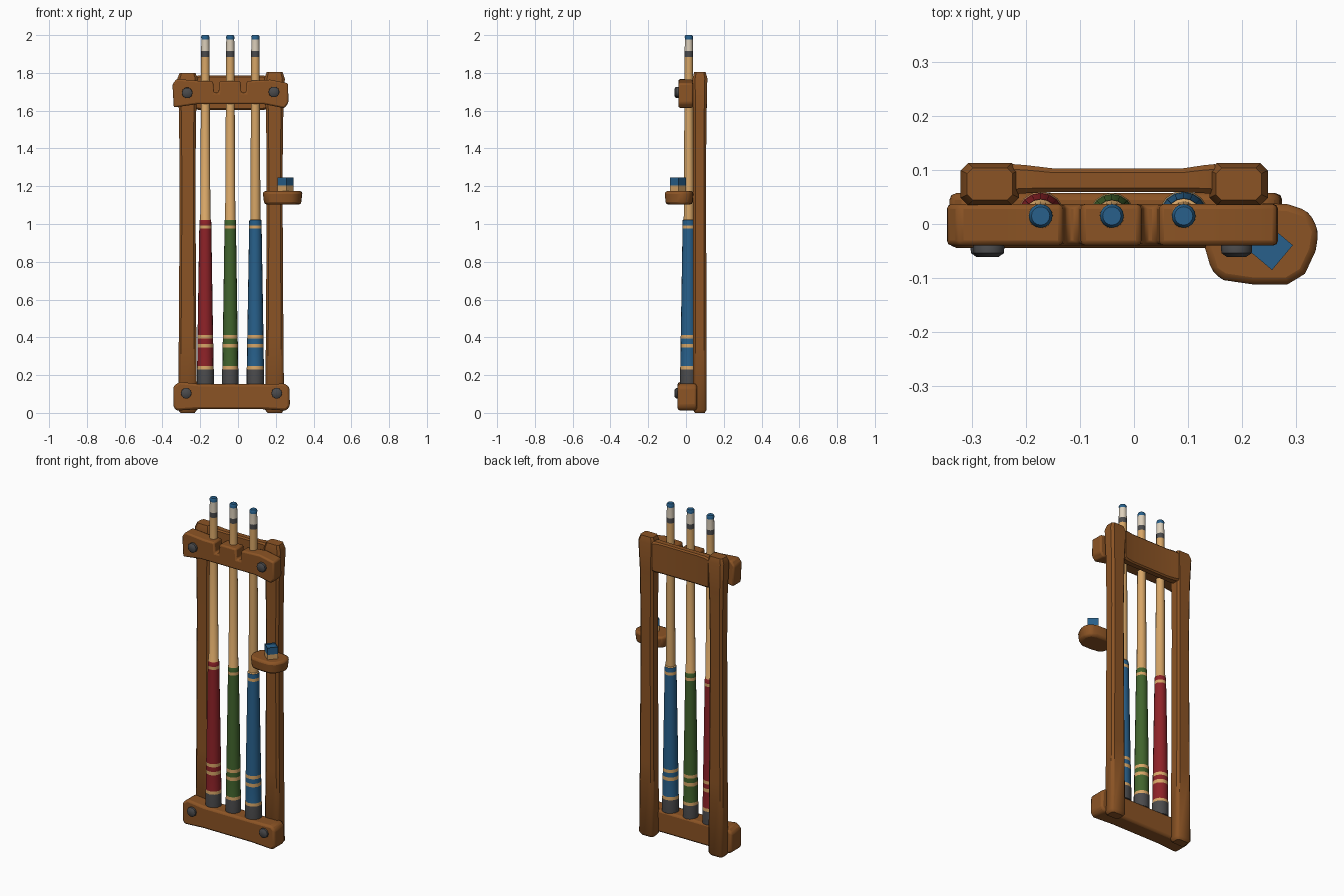
import bpy, bmesh, math
from mathutils import Matrix, Vector

cube = bpy.data.objects.get("Cube")
if cube:
    bpy.data.objects.remove(cube)


def material(name, r, g, b):
    m = bpy.data.materials.new(name)
    m.use_nodes = True
    m.diffuse_color = (r, g, b, 1)
    m.node_tree.nodes["Principled BSDF"].inputs["Base Color"].default_value = (r, g, b, 1)
    return m


brown = material("brown wood", 0.26, 0.088, 0.018)
maple = material("pale wood", 0.68, 0.38, 0.135)
red = material("red wrap", 0.27, 0.016, 0.021)
green = material("green wrap", 0.053, 0.127, 0.026)
blue = material("blue wrap", 0.021, 0.118, 0.26)
grey = material("dark grey", 0.07, 0.07, 0.073)
white = material("ferrule white", 0.72, 0.63, 0.5)


def finish(name, bm, mats, bevel=0):
    bmesh.ops.recalc_face_normals(bm, faces=bm.faces)
    me = bpy.data.meshes.new(name)
    bm.to_mesh(me)
    bm.free()
    ob = bpy.data.objects.new(name, me)
    bpy.context.collection.objects.link(ob)
    for m in mats:
        me.materials.append(m)
    if bevel:
        mod = ob.modifiers.new("rounded edges", "BEVEL")
        mod.width, mod.segments = bevel, 2
        mod.limit_method, mod.angle_limit = "ANGLE", math.radians(35)
    bpy.ops.object.select_all(action="DESELECT")
    ob.select_set(True)
    bpy.context.view_layer.objects.active = ob
    bpy.ops.object.shade_smooth_by_angle(angle=math.radians(40))
    return ob


def skin(bm, rings):
    """Joins rings of vertices, closes both ends; returns faces per gap."""
    gaps = []
    for a, b in zip(rings, rings[1:]):
        n = len(a)
        gaps.append([bm.faces.new((a[i], a[(i + 1) % n], b[(i + 1) % n], b[i])) for i in range(n)])
    gaps[0].append(bm.faces.new(rings[0]))
    gaps[-1].append(bm.faces.new(rings[-1]))
    return gaps


def beam(name, sections, axis):
    """Chamfered beam; sections are (position, centre u, half u, centre y, half y)."""
    bm = bmesh.new()
    rings = []
    for t, cu, hu, cy, hy in sections:
        c = min(hu, hy) * 0.35
        pts = []
        for su, sy, first in ((1, 1, 0), (-1, 1, 1), (-1, -1, 0), (1, -1, 1)):
            pair = [(su * hu, sy * (hy - c)), (su * (hu - c), sy * hy)]
            pts += pair[::-1] if first else pair
        ring = []
        for u, y in pts:
            u, y = u + cu, y + cy
            ring.append(bm.verts.new((u, y, t) if axis == "z" else (t, y, u)))
        rings.append(ring)
    skin(bm, rings)
    return finish(name, bm, [brown])


def slab(name, outline, low, high, axis, bevel, shrink=1.0):
    """Outline extruded along y or z; the low side may be shrunk."""
    bm = bmesh.new()
    mid = sum((Vector(p) for p in outline), Vector((0, 0))) / len(outline)
    rings = []
    for t, s in ((low, shrink), (high, 1)):
        pts = [mid + (Vector(p) - mid) * s for p in outline]
        rings.append([bm.verts.new((p.x, t, p.y) if axis == "y" else (p.x, p.y, t)) for p in pts])
    skin(bm, rings)
    return finish(name, bm, [brown], bevel)


def lathe(name, rows, sides, mats, matrix):
    """Turned part; rows are (height, radius, material slot above the row)."""
    bm = bmesh.new()
    rings = []
    for h, r, _ in rows:
        angles = [math.tau * i / sides for i in range(sides)]
        rings.append([bm.verts.new((r * math.cos(a), r * math.sin(a), h)) for a in angles])
    for row, faces in zip(rows, skin(bm, rings)):
        for f in faces:
            f.material_index = row[2]
    bm.transform(matrix)
    return finish(name, bm, mats)


# Upright posts, slightly waisted
for name, x, top in (("right_post", -0.267, 1.80), ("left_post", 0.194, 1.805)):
    beam(name, [(0.0, x, 0.038, 0.073, 0.026), (0.016, x, 0.05, 0.073, 0.036),
                (0.45, x, 0.046, 0.073, 0.035), (0.95, x, 0.043, 0.072, 0.035),
                (1.3, x, 0.042, 0.072, 0.034), (1.6, x, 0.046, 0.073, 0.036),
                (1.77, x, 0.054, 0.074, 0.039), (top, x, 0.042, 0.074, 0.03)], "z")

# Back board between the posts
beam("back_rail", [(-0.225, 1.695, 0.088, 0.083, 0.028), (-0.2, 1.695, 0.092, 0.083, 0.026),
                   (-0.15, 1.694, 0.091, 0.081, 0.022), (0.09, 1.694, 0.091, 0.081, 0.022),
                   (0.13, 1.695, 0.092, 0.083, 0.026), (0.15, 1.695, 0.088, 0.083, 0.028)], "x")

# Front top rail with two notches
outline = [(-0.34, 1.617), (-0.22, 1.634), (0.14, 1.634), (0.245, 1.613), (0.267, 1.64),
           (0.265, 1.745), (0.17, 1.764)]
for x in (0.03, -0.115):
    outline += [(x + 0.017, 1.757), (x + 0.012, 1.695), (x - 0.012, 1.695), (x - 0.017, 1.757)]
outline += [(-0.2, 1.757), (-0.325, 1.768), (-0.347, 1.74)]
slab("top_rail", outline, -0.04, 0.037, "y", 0.009)

# Bottom rail carrying the cues
slab("bottom_rail", [(-0.325, 0.012), (-0.2, 0.02), (0.12, 0.02), (0.255, 0.012), (0.275, 0.035),
                     (0.272, 0.135), (0.25, 0.155), (0.12, 0.152), (-0.2, 0.152),
                     (-0.31, 0.165), (-0.342, 0.14), (-0.342, 0.03)], -0.044, 0.057, "y", 0.014)

# Bolts
for i, (x, z) in enumerate(((-0.269, 1.694), (0.19, 1.699), (-0.274, 0.104), (0.205, 0.104))):
    facing = Matrix.Translation((x, -0.03, z)) @ Matrix.Rotation(math.radians(90), 4, "X")
    lathe(f"bolt_{i + 1}", [(0, 0.025, 0), (0.012, 0.029, 0), (0.024, 0.028, 0), (0.031, 0.018, 0)],
          10, [grey], facing)

# Cues: rubber foot, banded wrap, pale shaft, ferrule and tip
WOOD, WRAP, DARK, PALE, TIP = range(5)
for name, x, wrap, fat in (("red_cue", -0.173, red, 1), ("green_cue", -0.041, green, 0.95),
                           ("blue_cue", 0.092, blue, 1.04)):
    rows = [(0.15, 0.045, DARK), (0.23, 0.045, WOOD), (0.248, 0.043, WRAP), (0.345, 0.042, WOOD),
            (0.366, 0.042, WRAP), (0.393, 0.0415, WOOD), (0.412, 0.041, WRAP), (0.975, 0.032, WOOD),
            (0.993, 0.032, WRAP), (1.02, 0.031, WOOD), (1.025, 0.027, WOOD), (1.885, 0.022, DARK),
            (1.915, 0.022, PALE), (1.978, 0.021, TIP), (1.992, 0.022, TIP), (2.0, 0.017, TIP)]
    rows = [(h, r * fat if h < 1.022 else r, m) for h, r, m in rows]
    lathe(name, rows, 16, [maple, wrap, grey, white, blue], Matrix.Translation((x, 0.015, 0)))

# Chalk shelf
slab("chalk_shelf", [(0.13, -0.045), (0.143, -0.09), (0.165, -0.105), (0.22, -0.113), (0.285, -0.113),
                     (0.318, -0.093), (0.338, -0.05), (0.344, -0.012), (0.325, 0.025), (0.285, 0.038),
                     (0.19, 0.042), (0.142, 0.01)], 1.103, 1.174, "z", 0.014, 0.92)

# Chalk block with a hollow top and a pale label around its foot
bm = bmesh.new()
rings = [[bm.verts.new((sx * 0.03, sy * 0.03, z)) for sx, sy in ((1, 1), (-1, 1), (-1, -1), (1, -1))]
         for z in (1.17, 1.203, 1.245)]
gaps = skin(bm, rings)
for f in gaps[1]:
    f.material_index = 1
top = gaps[1][-1]
bmesh.ops.inset_individual(bm, faces=[top], thickness=0.013)
bmesh.ops.translate(bm, verts=top.verts, vec=(0, 0, -0.008))
bm.transform(Matrix.Translation((0.252, -0.043, 0)) @ Matrix.Rotation(math.radians(50), 4, "Z"))
finish("chalk", bm, [maple, blue])
